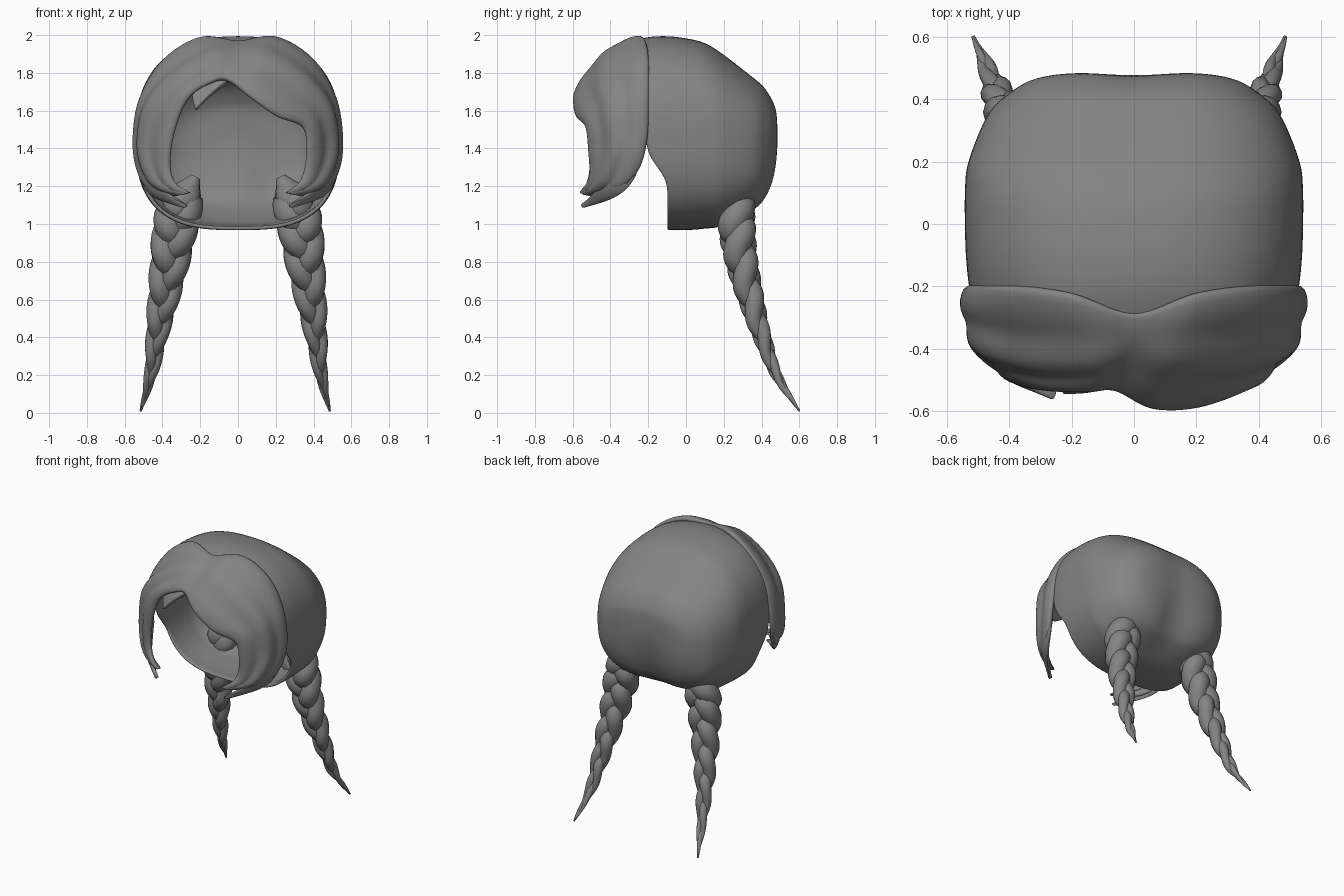
import bpy, bmesh, math
from mathutils import Vector

if "Cube" in bpy.data.objects:
    bpy.data.objects.remove(bpy.data.objects["Cube"])

# Dark grey hair
HAIR = bpy.data.materials.new("hair_grey")
HAIR.diffuse_color = (.23, .23, .23, 1)
HAIR.use_nodes = True
HAIR.node_tree.nodes["Principled BSDF"].inputs["Base Color"].default_value = HAIR.diffuse_color


def spline(pts, u):
    """Catmull-Rom through pts, u measured in point indices."""
    n = len(pts) - 1
    i = max(0, min(int(u), n - 1))
    f = u - i
    p1, p2 = Vector(pts[i]), Vector(pts[i + 1])
    p0 = Vector(pts[i - 1]) if i > 0 else p1 * 2 - p2
    p3 = Vector(pts[i + 2]) if i + 2 <= n else p2 * 2 - p1
    return 0.5 * (2 * p1 + (p2 - p0) * f + (2 * p0 - 5 * p1 + 4 * p2 - p3) * f * f
                  + (3 * p1 - p0 - 3 * p2 + p3) * f ** 3)


def smoothstep(t):
    t = max(0.0, min(1.0, t))
    return t * t * (3 - 2 * t)


def grid_object(name, rows, closed, thickness, offset):
    """Skin rows of points into a smooth shell."""
    bm = bmesh.new()
    vs = [[bm.verts.new(p) for p in r] for r in rows]
    m = len(rows[0])
    for a, b in zip(vs, vs[1:]):
        for j in range(m if closed else m - 1):
            k = (j + 1) % m
            bm.faces.new((a[j], a[k], b[k], b[j]))
    if closed:
        bm.faces.new(vs[0])
    bmesh.ops.recalc_face_normals(bm, faces=bm.faces)
    for f in bm.faces:
        f.smooth = True
    me = bpy.data.meshes.new(name)
    bm.to_mesh(me)
    bm.free()
    me.materials.append(HAIR)
    ob = bpy.data.objects.new(name, me)
    bpy.context.collection.objects.link(ob)
    s = ob.modifiers.new("thickness", 'SOLIDIFY')
    s.thickness, s.offset = thickness, offset
    d = ob.modifiers.new("round", 'SUBSURF')
    d.levels = d.render_levels = 1
    return ob


# Cap: sections from back to front (y, top z, bottom z, half width)
SECTIONS = [(.492, 1.50, 1.46, .02), (.485, 1.60, 1.34, .20), (.465, 1.66, 1.22, .32),
            (.42, 1.73, 1.12, .40), (.35, 1.79, 1.06, .47), (.2, 1.90, .99, .532),
            (.1, 1.96, .975, .543), (0, 1.985, .967, .543), (-.1, 1.995, .967, .54),
            (-.2, 1.985, .967, .53), (-.3, 1.945, .967, .51)]


def power(v, e):
    return math.copysign(abs(v) ** (2 / e), v)


def rim_y(z):
    return -.22 + .12 * smoothstep((1.43 - z) / .24) - .12 * smoothstep((z - 1.7) / .25)


rows = []
for i in range(41):
    ring = []
    for j in range(64):
        a = 2 * math.pi * j / 64
        e = 2.4 if j <= 32 else 2.9
        c, s = power(math.cos(a), e), power(math.sin(a), e)
        last = len(SECTIONS) - 1 - (rim_y(1.48 + .51 * s) + .3) / .1
        y, zt, zb, w = spline(SECTIONS, min(last, 10) * i / 40)
        if last > 10:
            y -= (last - 10) * .1 * (i / 40) ** 4
        x, z = w * c, (zt + zb) / 2 + (zt - zb) / 2 * s
        # shallow valley down the middle of the back
        y -= (.015 + .025 * smoothstep((1.45 - z) / .3)) * math.exp(-(x / .13) ** 2) * smoothstep((y - .1) / .3)
        ring.append((x, y, z))
    rows.append(ring)
grid_object("hair_cap", rows, True, .02, -1)


# Swept locks: each station has a back, middle and front point
def lock(name, stations, thickness=.035, ridge=.01):
    rows = []
    n = 8 * (len(stations) - 1)
    for i in range(n + 1):
        u = i / 8
        b, m, f = (spline([s[k] for s in stations], u) for k in range(3))
        fade = abs(math.sin(2 * math.pi * i / n))
        row = []
        for j in range(17):
            v = j / 16
            p = (b * (1 - v) * (1 - 2 * v) + m * 4 * v * (1 - v) + f * v * (2 * v - 1))
            out = Vector((p.x, p.y + .05, p.z - 1.45)).normalized()
            row.append(p + out * ridge * fade * math.sin(v * math.pi * 5))
        rows.append(row)
    return grid_object(name, rows, False, thickness, 0)


def flip(stations):
    return [[(-x, y, z) for x, y, z in s] for s in stations]


FRINGE_BACK = [(0, -.285, 1.955), (.2, -.22, 1.978), (.385, -.195, 1.865), (.495, -.195, 1.67),
               (.527, -.205, 1.45), (.515, -.25, 1.29), (.455, -.36, 1.19), (.29, -.53, 1.155)]
FRINGE_MID = [(0, -.40, 1.90), (.14, -.43, 1.885), (.33, -.43, 1.77), (.465, -.40, 1.62),
              (.505, -.38, 1.42), (.47, -.42, 1.27), (.40, -.47, 1.195), (.27, -.54, 1.16)]
RIGHT_FRONT = [(-.06, -.53, 1.76), (.06, -.585, 1.67), (.20, -.575, 1.57), (.34, -.52, 1.51),
               (.36, -.505, 1.38), (.345, -.495, 1.27), (.31, -.515, 1.205), (.25, -.55, 1.165)]
LEFT_FRONT = [(.06, -.53, 1.76), (.15, -.525, 1.74), (.235, -.52, 1.69), (.295, -.515, 1.60),
              (.345, -.505, 1.44), (.355, -.495, 1.29), (.32, -.515, 1.205), (.25, -.55, 1.165)]
right = list(zip(FRINGE_BACK, FRINGE_MID, RIGHT_FRONT))
left = flip(zip(FRINGE_BACK, FRINGE_MID, LEFT_FRONT))
lock("parted_fringe", left[:0:-1] + right)

# Short pointed lock left of the parting
lock("short_fringe_lock", flip([
    [(.02, -.40, 1.85), (.04, -.46, 1.80), (.06, -.51, 1.75)],
    [(.13, -.45, 1.81), (.14, -.495, 1.75), (.14, -.53, 1.685)],
    [(.25, -.50, 1.71), (.24, -.515, 1.655), (.225, -.535, 1.60)]]), .03, 0)

# Lower pointed wisps under the side locks
WISP = [[(.515, -.24, 1.34), (.505, -.32, 1.35), (.48, -.39, 1.36)],
        [(.50, -.28, 1.23), (.49, -.35, 1.24), (.455, -.42, 1.25)],
        [(.44, -.37, 1.15), (.43, -.42, 1.165), (.39, -.47, 1.18)],
        [(.27, -.55, 1.09), (.27, -.55, 1.093), (.265, -.55, 1.096)]]
lock("right_wisp", WISP, .025, 0)
lock("left_wisp", flip(WISP), .025, 0)

# Braids: path points (x, y, z, half width), from inside the cap to the tip
BRAID = [(.225, .27, 1.25, .03), (.295, .265, 1.11, .115), (.33, .27, .98, .122),
         (.355, .295, .80, .106), (.385, .345, .60, .085), (.415, .405, .40, .060),
         (.44, .48, .20, .036), (.485, .60, .01, .006)]


def braid(name, side, tip_shift):
    cu = bpy.data.curves.new(name, 'CURVE')
    cu.dimensions = '3D'
    cu.bevel_depth, cu.bevel_resolution = 1, 4
    cu.use_fill_caps = True
    cu.materials.append(HAIR)
    count = 110
    for k in range(3):
        sp = cu.splines.new('POLY')
        sp.points.add(count)
        for i in range(count + 1):
            t = i / count
            x, y, z, w = spline(BRAID, t * (len(BRAID) - 1))
            x += tip_shift * t * t
            # the root is one smooth tuft that splits into three strands
            split = smoothstep((t - .04) / .2)
            ph = 2 * math.pi * (2.6 * t + k / 3)
            dx, dy = .42 * w * split * math.sin(ph), .25 * w * split * math.sin(2 * ph)
            sp.points[i].co = (side * (x + dx), y + dy * .9, z + dy * .4, 1)
            sp.points[i].radius = max(.004, w * (.92 - .32 * split))
        sp.use_smooth = True
    ob = bpy.data.objects.new(name, cu)
    bpy.context.collection.objects.link(ob)


braid("right_braid", 1, 0)
braid("left_braid", -1, .03)
